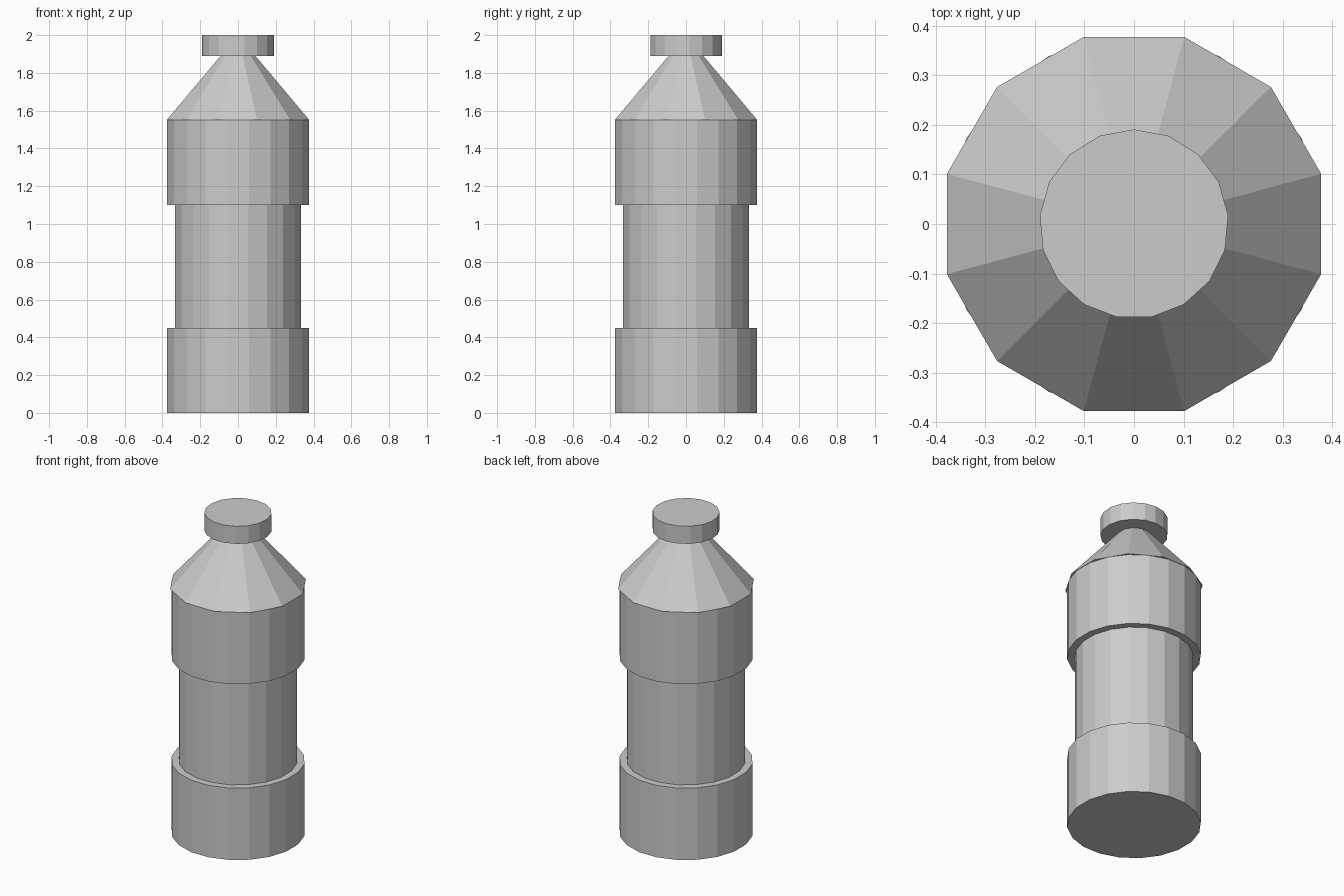
import bpy, bmesh
from math import sin, cos, pi, radians

if "Cube" in bpy.data.objects:
    bpy.data.objects.remove(bpy.data.objects["Cube"])


def turned(name, sides, start, profile):
    """Closed faceted solid from (radius, z) rings; start is the first corner's angle in degrees."""
    bm = bmesh.new()
    rings = []
    for r, z in profile:
        angles = [radians(start) + 2 * pi * i / sides for i in range(sides)]
        rings.append([bm.verts.new((r * cos(a), r * sin(a), z)) for a in angles])
    for low, high in zip(rings, rings[1:]):
        for i in range(sides):
            j = (i + 1) % sides
            bm.faces.new((low[i], low[j], high[j], high[i]))
    bm.faces.new(rings[0][::-1])
    bm.faces.new(rings[-1])
    mesh = bpy.data.meshes.new(name)
    bm.to_mesh(mesh)
    bm.free()
    obj = bpy.data.objects.new(name, mesh)
    bpy.context.collection.objects.link(obj)
    return obj


# Body: wide base, narrower grip, wide upper band
turned("bottle_body", 20, 9, [(0.38, 0), (0.38, 0.45), (0.337, 0.45),
                              (0.337, 1.10), (0.38, 1.10), (0.38, 1.55)])

# Twelve-sided shoulder, its tip hidden inside the cap
turned("shoulder", 12, 15, [(0.391, 1.55), (0.02, 1.977)])

# Cap with one corner pointing to the back
turned("cap", 17, 90, [(0.191, 1.89), (0.191, 2.0)])
